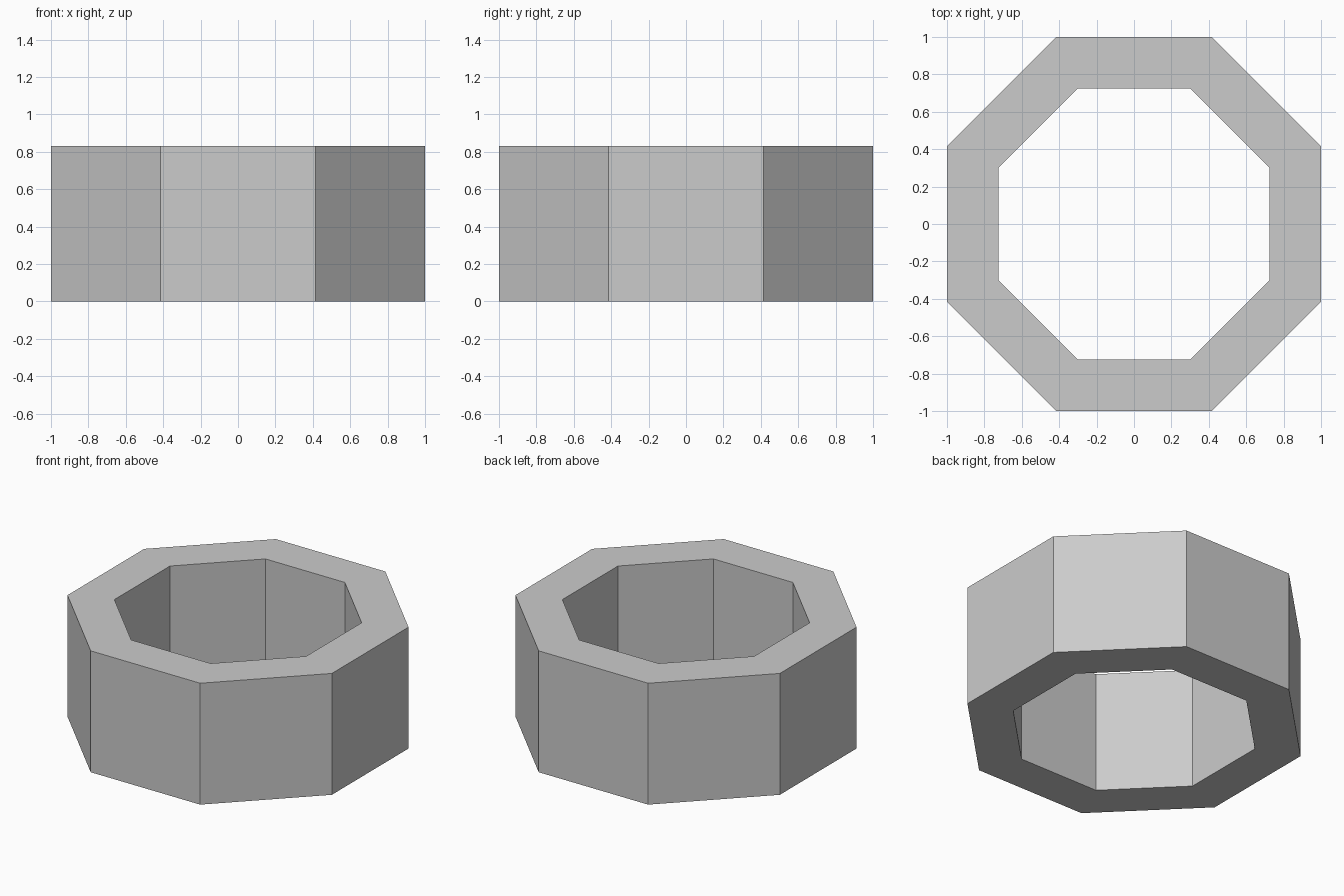
import bpy
import bmesh
from math import cos, sin, pi

if "Cube" in bpy.data.objects:
    bpy.data.objects.remove(bpy.data.objects["Cube"])

SIDES = 8
OUTER = 1.0      # centre to outer flat
INNER = 0.725    # centre to inner flat
HEIGHT = 0.83


def octagon(bm, apothem, z):
    """Ring of vertices with flats facing the x and y axes."""
    r = apothem / cos(pi / SIDES)
    angles = [(i + 0.5) * 2 * pi / SIDES for i in range(SIDES)]
    return [bm.verts.new((r * cos(a), r * sin(a), z)) for a in angles]


# Octagonal ring: rectangular cross-section, bridged loop to loop
bm = bmesh.new()
section = [(OUTER, 0), (OUTER, HEIGHT), (INNER, HEIGHT), (INNER, 0)]
loops = [octagon(bm, apothem, z) for apothem, z in section]
for k, low in enumerate(loops):
    high = loops[(k + 1) % len(loops)]
    for i in range(SIDES):
        j = (i + 1) % SIDES
        bm.faces.new((low[i], low[j], high[j], high[i]))
bmesh.ops.recalc_face_normals(bm, faces=bm.faces)

mesh = bpy.data.meshes.new("octagonal_ring")
bm.to_mesh(mesh)
bm.free()
bpy.context.collection.objects.link(bpy.data.objects.new("octagonal_ring", mesh))
